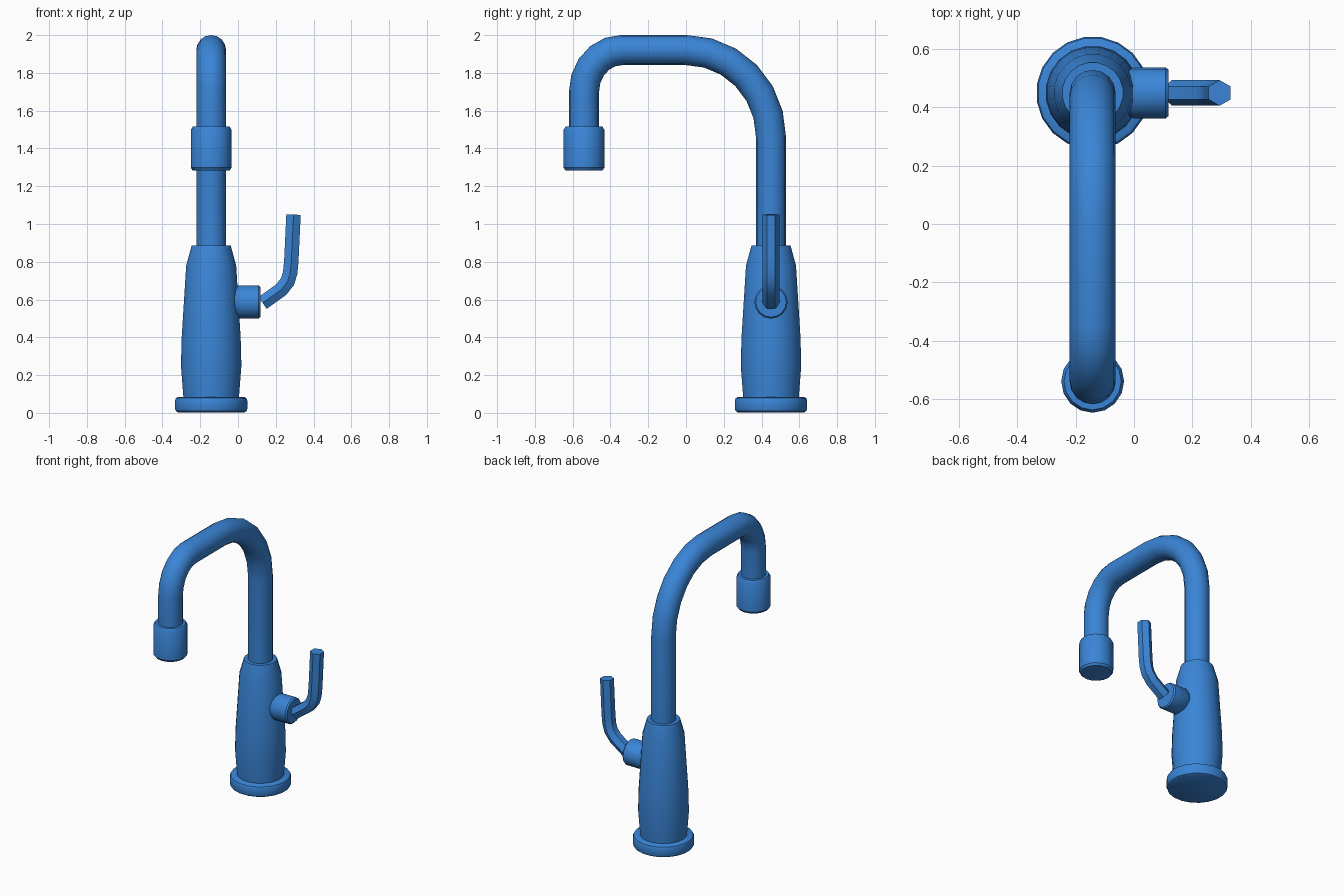
import bpy, bmesh, math
from mathutils import Vector

if "Cube" in bpy.data.objects:
    bpy.data.objects.remove(bpy.data.objects["Cube"], do_unlink=True)

blue = bpy.data.materials.new("blue enamel")
colour = (0.042, 0.235, 0.68, 1)
blue.diffuse_color = colour
blue.use_nodes = True
blue.node_tree.nodes["Principled BSDF"].inputs["Base Color"].default_value = colour

AX, AY = -0.142, 0.45      # column axis
SPOUT_Y = -0.54            # spout axis


def loft(name, rings):
    """Skin a list of equal rings and cap both ends."""
    bm = bmesh.new()
    loops = [[bm.verts.new(p) for p in ring] for ring in rings]
    n = len(loops[0])
    for a, b in zip(loops, loops[1:]):
        for i in range(n):
            j = (i + 1) % n
            bm.faces.new((a[i], a[j], b[j], b[i]))
    bm.faces.new(loops[0])
    bm.faces.new(loops[-1])
    bmesh.ops.recalc_face_normals(bm, faces=bm.faces)
    mesh = bpy.data.meshes.new(name)
    bm.to_mesh(mesh)
    bm.free()
    mesh.materials.append(blue)
    obj = bpy.data.objects.new(name, mesh)
    bpy.context.collection.objects.link(obj)
    bpy.ops.object.select_all(action="DESELECT")
    obj.select_set(True)
    bpy.context.view_layer.objects.active = obj
    bpy.ops.object.shade_smooth_by_angle(angle=math.radians(35))
    return obj


def ring(centre, u, v, radius, sides):
    steps = [2 * math.pi * i / sides for i in range(sides)]
    return [centre + (u * math.cos(a) + v * math.sin(a)) * radius for a in steps]


def turned(name, origin, axis, profile, sides):
    """Revolve (radius, distance) pairs around an axis."""
    axis = Vector(axis)
    u = axis.orthogonal().normalized()
    v = axis.cross(u)
    return loft(name, [ring(Vector(origin) + axis * d, u, v, r, sides) for r, d in profile])


def tube(name, path, normal, radius, sides):
    """Sweep a mitred circle along a path lying in the plane of the normal."""
    normal = Vector(normal)
    path = [Vector(p) for p in path]
    rings = []
    for i, p in enumerate(path):
        before = (p - path[i - 1]).normalized() if i else None
        after = (path[i + 1] - p).normalized() if i + 1 < len(path) else None
        before, after = before or after, after or before
        tangent = (before + after).normalized()
        side = normal.cross(tangent) / tangent.dot(before)
        rings.append(ring(p, normal, side, radius, sides))
    return loft(name, rings)


def bend(cy, cz, ry, rz, start, end, steps):
    angles = [math.radians(start + (end - start) * i / steps) for i in range(steps + 1)]
    return [(AX, cy + ry * math.cos(a), cz + rz * math.sin(a)) for a in angles]


# Foot and tapered column
turned("base_flange", (AX, AY, 0), (0, 0, 1),
       [(0.178, 0.003), (0.189, 0.009), (0.194, 0.022), (0.194, 0.065),
        (0.189, 0.078), (0.178, 0.084)], 20)
turned("body", (AX, AY, 0), (0, 0, 1),
       [(0.148, 0.07), (0.162, 0.25), (0.158, 0.4), (0.134, 0.78), (0.105, 0.885)], 20)

# Gooseneck: column, large rear bend, straight run, tight front bend
path = [(AX, AY, 0.85)]
path += bend(0, 1.46, AY, 0.461, 0, 90, 6)
path += bend(-0.34, 1.70, 0.20, 0.221, 90, 180, 5)
path += [(AX, SPOUT_Y, 1.45)]
tube("spout_pipe", path, (1, 0, 0), 0.079, 16)

# Spray head
turned("nozzle", (AX, SPOUT_Y, 0), (0, 0, 1),
       [(0.098, 1.284), (0.108, 1.298), (0.108, 1.498), (0.098, 1.515)], 16)

# Handle hub and bent lever on the left side
turned("handle_hub", (0, AY, 0.587), (1, 0, 0),
       [(0.055, -0.03), (0.077, -0.018), (0.088, 0.0), (0.088, 0.108), (0.08, 0.118)], 16)
lever = [(0.13, 0.582), (0.228, 0.652), (0.262, 0.695), (0.276, 0.74),
         (0.282, 0.80), (0.294, 1.05)]
tube("handle_lever", [(x, AY, z) for x, z in lever], (0, 1, 0), 0.044, 6)
